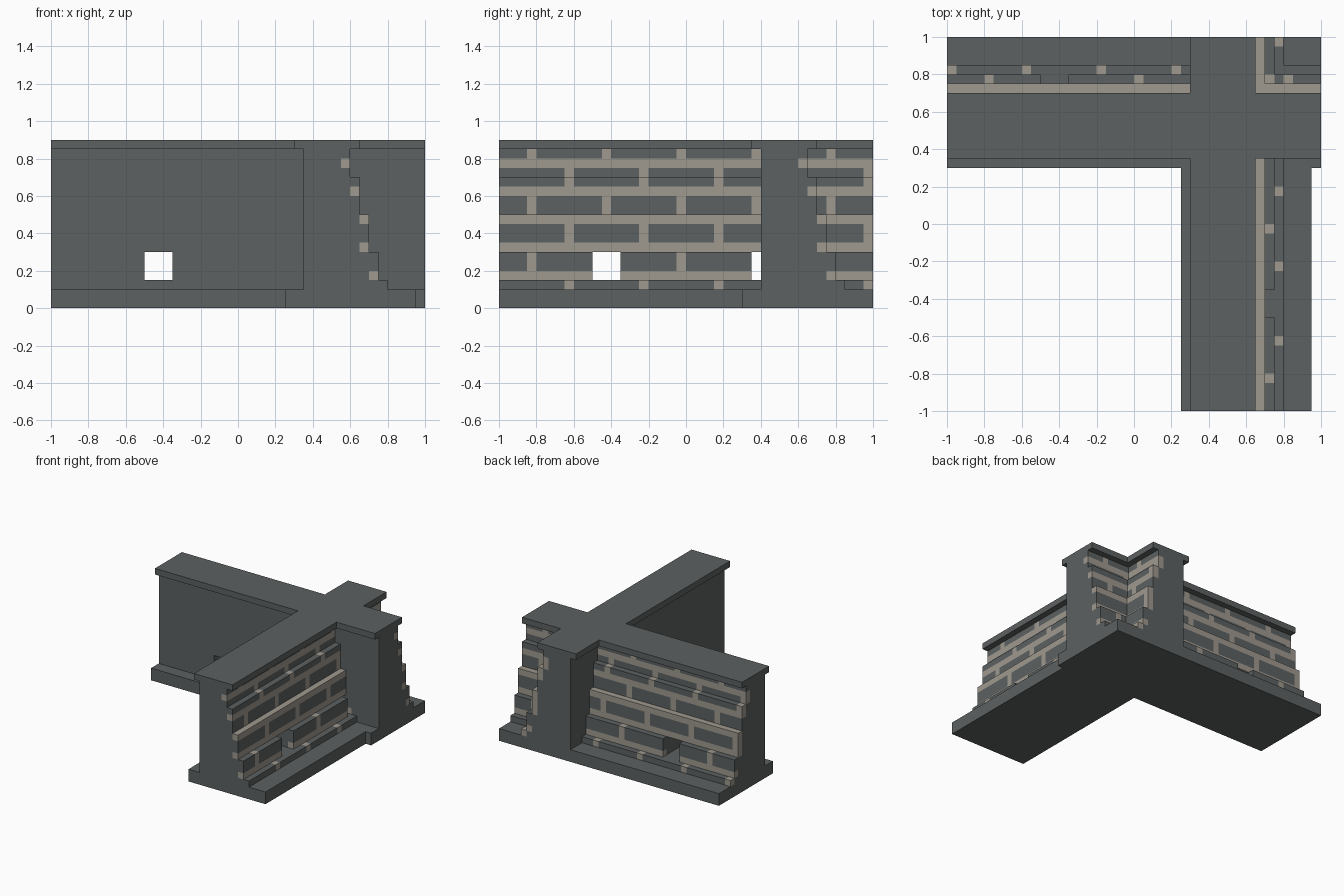
import bpy, bmesh
from mathutils import Vector

if "Cube" in bpy.data.objects:
    bpy.data.objects.remove(bpy.data.objects["Cube"])

U = 0.05  # block unit: every part sits on this grid


def material(name, rgb):
    m = bpy.data.materials.new(name)
    m.diffuse_color = (*rgb, 1)
    m.use_nodes = True
    m.node_tree.nodes["Principled BSDF"].inputs["Base Color"].default_value = m.diffuse_color
    return m


STONE = material("dark_stone", (0.109, 0.119, 0.119))
MORTAR = material("pale_mortar", (0.345, 0.32, 0.275))


def finish(name, bm, mats):
    me = bpy.data.meshes.new(name)
    bm.to_mesh(me)
    bm.free()
    ob = bpy.data.objects.new(name, me)
    bpy.context.collection.objects.link(ob)
    for m in mats:
        me.materials.append(m)
    return ob


def slab(name, outline, z0, z1):
    """Flat plate extruded from an outline seen from above."""
    bm = bmesh.new()
    face = bm.faces.new([bm.verts.new((x, y, z0)) for x, y in outline])
    new = bmesh.ops.extrude_face_region(bm, geom=[face])["geom"]
    bmesh.ops.translate(bm, vec=(0, 0, z1 - z0),
                        verts=[v for v in new if isinstance(v, bmesh.types.BMVert)])
    bmesh.ops.recalc_face_normals(bm, faces=bm.faces)
    return finish(name, bm, [STONE])


# Footing: T/L shaped plinth
slab("footing", [(-1, 0.3), (0.25, 0.3), (0.25, -1), (0.95, -1), (0.95, 0.3),
                 (1, 0.3), (1, 1), (-1, 1)], 0, 0.1)

# Coping: cross shaped cap along both walls
slab("coping", [(-1, 0.35), (0.3, 0.35), (0.3, -1), (0.65, -1), (0.65, 0.35), (1, 0.35),
                (1, 0.7), (0.65, 0.7), (0.65, 1), (0.3, 1), (0.3, 0.7), (-1, 0.7)], 0.85, 0.9)


# Battered brick walls: plain inner face, outer face stepping out to the foot
def outer(k):
    return 36 if k < 3 else 35 if k < 6 else 34 if k < 10 else 33 if k < 14 else 32


def in_y_wall(i, j, k):   # wall running front to back, with drain openings
    return 27 <= i < outer(k) and not (k in (3, 4, 5) and j in (10, 11, 12, 27))


def in_x_wall(i, j, k):   # wall running left to right, with one opening
    return 28 <= j < outer(k) + 1 and not (k in (3, 4, 5) and i in (10, 11, 12))


def solid(i, j, k):
    return (0 <= i < 40 and 0 <= j < 40 and 2 <= k < 17
            and (in_y_wall(i, j, k) or in_x_wall(i, j, k)))


def is_joint(along, k, shift):
    """Running bond: full bed joints, head joints offset on alternate courses."""
    return k % 3 == 0 or along % 8 == (shift if (k // 3) % 2 else (shift + 4) % 8)


def is_mortar(i, j, k):
    return ((i == outer(k) - 1 and in_y_wall(i, j, k) and is_joint(j, k, 3)) or
            (j == outer(k) and in_x_wall(i, j, k) and is_joint(i, k, 4)))


bm = bmesh.new()
verts = {}


def corner(p):
    if p not in verts:
        verts[p] = bm.verts.new((-1 + p[0] * U, -1 + p[1] * U, p[2] * U))
    return verts[p]


for i in range(40):
    for j in range(40):
        for k in range(2, 17):
            if not solid(i, j, k):
                continue
            for axis in range(3):
                for side in (0, 1):
                    n = [i, j, k]
                    n[axis] += 2 * side - 1
                    # skip buried faces and those covered by footing or coping
                    if solid(*n) or (axis == 2 and n[2] in (1, 17)):
                        continue
                    a, b = (axis + 1) % 3, (axis + 2) % 3
                    loop = []
                    for da, db in ((0, 0), (1, 0), (1, 1), (0, 1)):
                        p = [i, j, k]
                        p[axis] += side
                        p[a] += da
                        p[b] += db
                        loop.append(corner(tuple(p)))
                    f = bm.faces.new(loop if side else loop[::-1])
                    f.material_index = int(is_mortar(i, j, k))

# Merge the flat patches into whole bricks and joints
bmesh.ops.dissolve_limit(bm, angle_limit=0.01, verts=bm.verts[:], edges=bm.edges[:],
                         delimit={'MATERIAL'})
finish("brick_walls", bm, [STONE, MORTAR])
